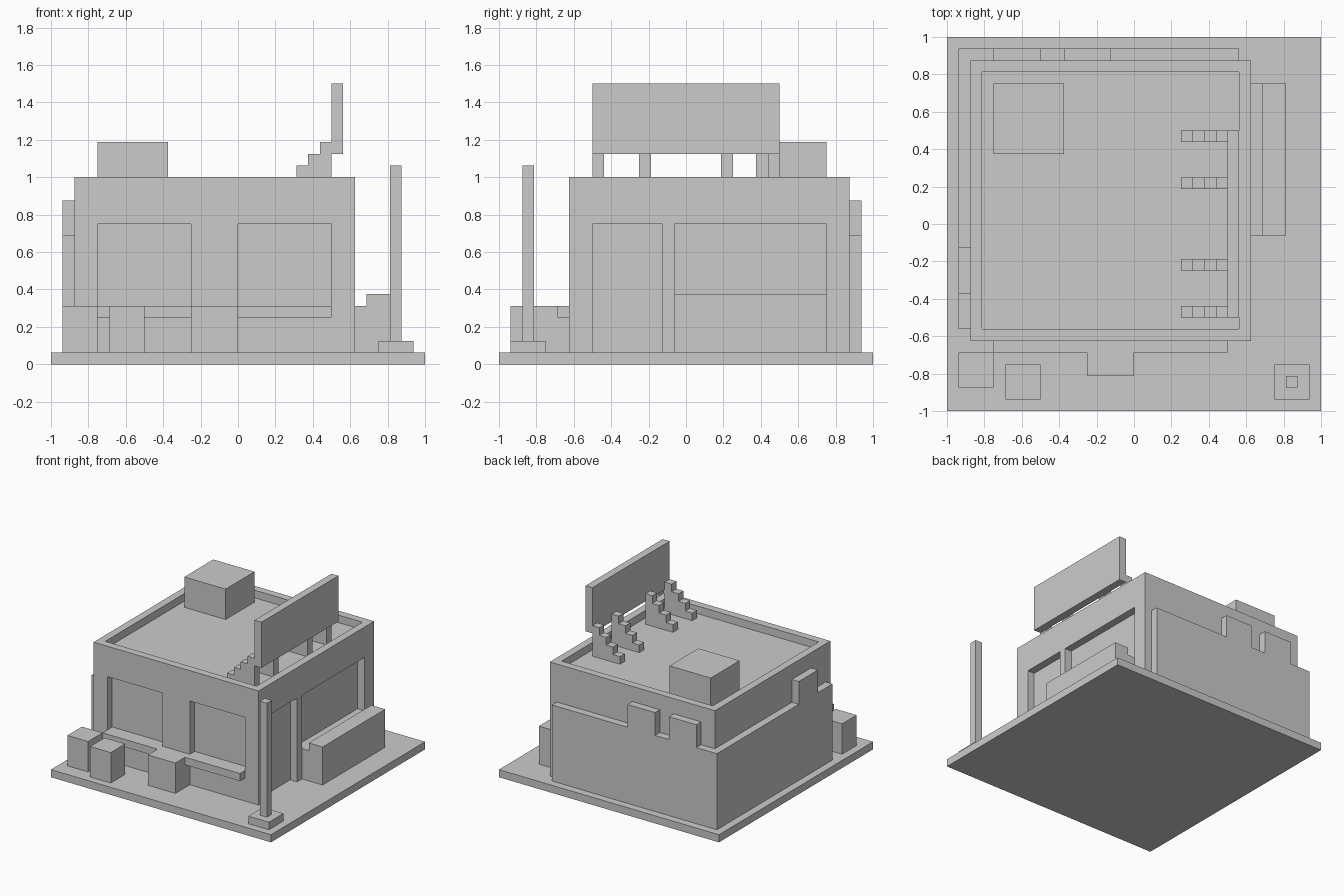
import bpy, bmesh
from mathutils import Vector

if "Cube" in bpy.data.objects:
    bpy.data.objects.remove(bpy.data.objects["Cube"])

U = 1 / 16  # the whole model sits on a 1/16 grid; sizes below are in grid units


def prism(name, pts, axis, lo, hi):
    """Extrude a 2D outline along an axis. Outline is (y,z), (x,z) or (x,y)."""
    def place(p, d):
        c = list(p)
        c.insert("xyz".index(axis), d)
        return Vector(c) * U
    bm = bmesh.new()
    face = bm.faces.new([bm.verts.new(place(p, lo)) for p in pts])
    new = bmesh.ops.extrude_face_region(bm, geom=[face])["geom"]
    move = place((0, 0), hi - lo)
    bmesh.ops.translate(bm, verts=[g for g in new if isinstance(g, bmesh.types.BMVert)], vec=move)
    bmesh.ops.recalc_face_normals(bm, faces=bm.faces)
    mesh = bpy.data.meshes.new(name)
    bm.to_mesh(mesh)
    bm.free()
    ob = bpy.data.objects.new(name, mesh)
    bpy.context.collection.objects.link(ob)
    return ob


def box(name, x0, x1, y0, y1, z0, z1):
    return prism(name, [(x0, y0), (x1, y0), (x1, y1), (x0, y1)], "z", z0, z1)


def cut(ob, *bounds):
    """Carve a box-shaped recess and discard the cutter."""
    cutter = box("cutter", *bounds)
    cutter.hide_render = True
    mod = ob.modifiers.new("recess", "BOOLEAN")
    mod.operation, mod.solver, mod.object = "DIFFERENCE", "EXACT", cutter
    bpy.context.view_layer.objects.active = ob
    bpy.ops.object.modifier_apply(modifier=mod.name)
    bpy.data.objects.remove(cutter)


# Ground slab
box("ground_slab", -16, 16, -16, 16, 0, 1)

# Shop body with sunken roof, two front windows, side door and side window
body = box("shop_body", -14, 10, -10, 14, 1, 16)
cut(body, -13, 9, -9, 13, 15, 18)
for x in (-12, 0):
    cut(body, x, x + 8, -12, -9, 5, 12)
cut(body, 9, 12, -8, -2, 0, 12)
cut(body, 9, 12, -1, 12, 5, 12)

# Broken outer wall layer at the back and left
prism("back_cladding", [(-15, 1), (9, 1), (9, 11), (-2, 11), (-2, 14), (-6, 14), (-6, 11),
                        (-8, 11), (-8, 14), (-12, 14), (-12, 11), (-15, 11)], "y", 14, 15)
prism("left_cladding", [(-9, 1), (14, 1), (14, 11), (-2, 11), (-2, 14), (-6, 14),
                        (-6, 11), (-9, 11)], "x", -15, -14)

# Roof unit, sign board and its stepped brackets
box("roof_unit", -12, -6, 6, 12, 15, 19)
box("sign_board", 8, 9, -8, 8, 18, 24)
steps = [(8, 15), (4, 15)]
for i in range(4):
    steps += [(4 + i, 16 + i), (5 + i, 16 + i)]
for i, y in enumerate((-8, -4, 3, 7)):
    prism(f"sign_bracket_{i + 1}", steps, "y", y, y + 1)

# Front ledge, counter and crates
box("front_ledge_left", -12, -4, -11, -10, 4, 5)
box("front_ledge_right", 0, 8, -11, -10, 4, 5)
box("front_counter", -4, 0, -13, -10, 1, 5)
box("crate_left", -15, -12, -14, -11, 1, 5)
box("crate_right", -11, -8, -15, -12, 1, 5)

# Stepped side counter
prism("side_counter", [(10, 1), (13, 1), (13, 6), (11, 6), (11, 5), (10, 5)], "y", -1, 12)

# Corner post on its foot
box("post_foot", 12, 15, -15, -12, 1, 2)
box("post", 13, 14, -14, -13, 2, 17)
